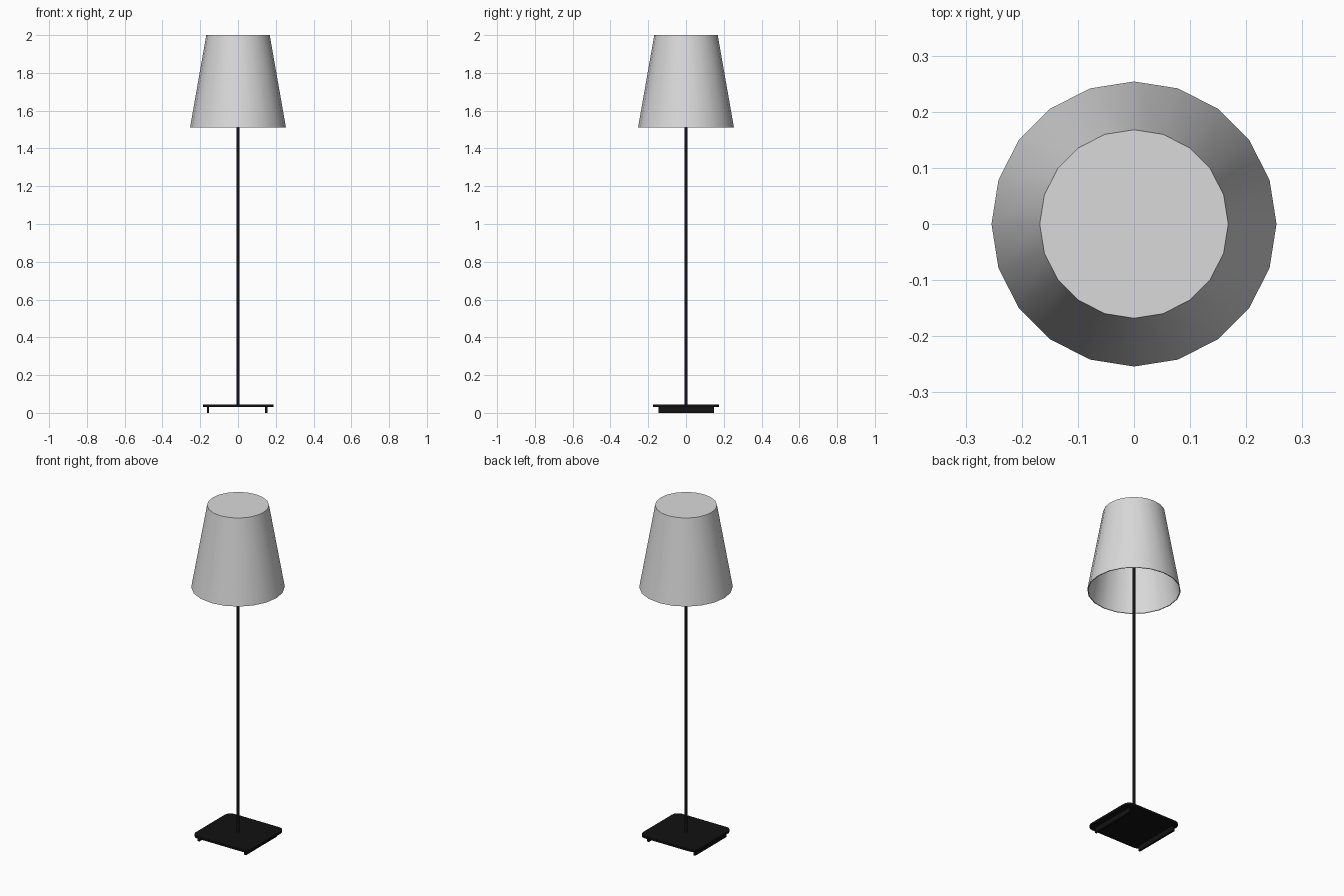
import bpy
import bmesh
import math

cube = bpy.data.objects.get("Cube")
if cube:
    bpy.data.objects.remove(cube, do_unlink=True)


def make_material(name, colour):
    mat = bpy.data.materials.new(name)
    mat.use_nodes = True
    mat.diffuse_color = colour
    bsdf = next(n for n in mat.node_tree.nodes if n.type == 'BSDF_PRINCIPLED')
    bsdf.inputs["Base Color"].default_value = colour
    return mat


def make_object(name, bm, mat, smooth=True):
    bmesh.ops.recalc_face_normals(bm, faces=bm.faces)
    mesh = bpy.data.meshes.new(name)
    bm.to_mesh(mesh)
    bm.free()
    mesh.materials.append(mat)
    obj = bpy.data.objects.new(name, mesh)
    bpy.context.collection.objects.link(obj)
    if smooth:
        bpy.ops.object.select_all(action='DESELECT')
        obj.select_set(True)
        bpy.context.view_layer.objects.active = obj
        bpy.ops.object.shade_smooth_by_angle(angle=math.radians(30))
    return obj


def box(name, low, high, mat, corner=0.0):
    """Box between two corners, with optionally rounded upright edges."""
    bm = bmesh.new()
    bmesh.ops.create_cube(bm, size=1)
    for v in bm.verts:
        for i in range(3):
            v.co[i] = low[i] if v.co[i] < 0 else high[i]
    if corner:
        upright = [e for e in bm.edges
                   if abs(e.verts[0].co.z - e.verts[1].co.z) > 0.001]
        bmesh.ops.bevel(bm, geom=upright, offset=corner, segments=5,
                        profile=0.5, affect='EDGES')
    return make_object(name, bm, mat, smooth=corner > 0)


def lathe(name, profile, sides, mat):
    """Turn a list of (radius, height) points into rings, capping both ends."""
    bm = bmesh.new()
    rings = []
    for r, z in profile:
        angles = [2 * math.pi * i / sides for i in range(sides)]
        rings.append([bm.verts.new((r * math.cos(a), r * math.sin(a), z))
                      for a in angles])
    for a, b in zip(rings, rings[1:]):
        for i in range(sides):
            j = (i + 1) % sides
            bm.faces.new((a[i], a[j], b[j], b[i]))
    bm.faces.new(rings[0])
    bm.faces.new(rings[-1])
    return make_object(name, bm, mat)


shade_grey = make_material("shade light grey", (0.7, 0.7, 0.7, 1))
black = make_material("metal black", (0.006, 0.006, 0.006, 1))

# Thin tapered shade, closed on top and open below
lathe("lamp_shade",
      [(0.168, 2.0), (0.254, 1.51), (0.249, 1.51), (0.164, 1.995)],
      20, shade_grey)

# Slim pole running up inside the shade
lathe("pole", [(0.008, 0.04), (0.008, 1.99)], 16, black)

# Base plate with rounded corners
box("base_plate", (-0.184, -0.176, 0.031), (0.188, 0.176, 0.044), black, 0.04)

# Two runners under the plate
for side, x in (("right", -0.159), ("left", 0.149)):
    box(side + "_runner", (x - 0.006, -0.146, 0), (x + 0.006, 0.147, 0.033), black)
